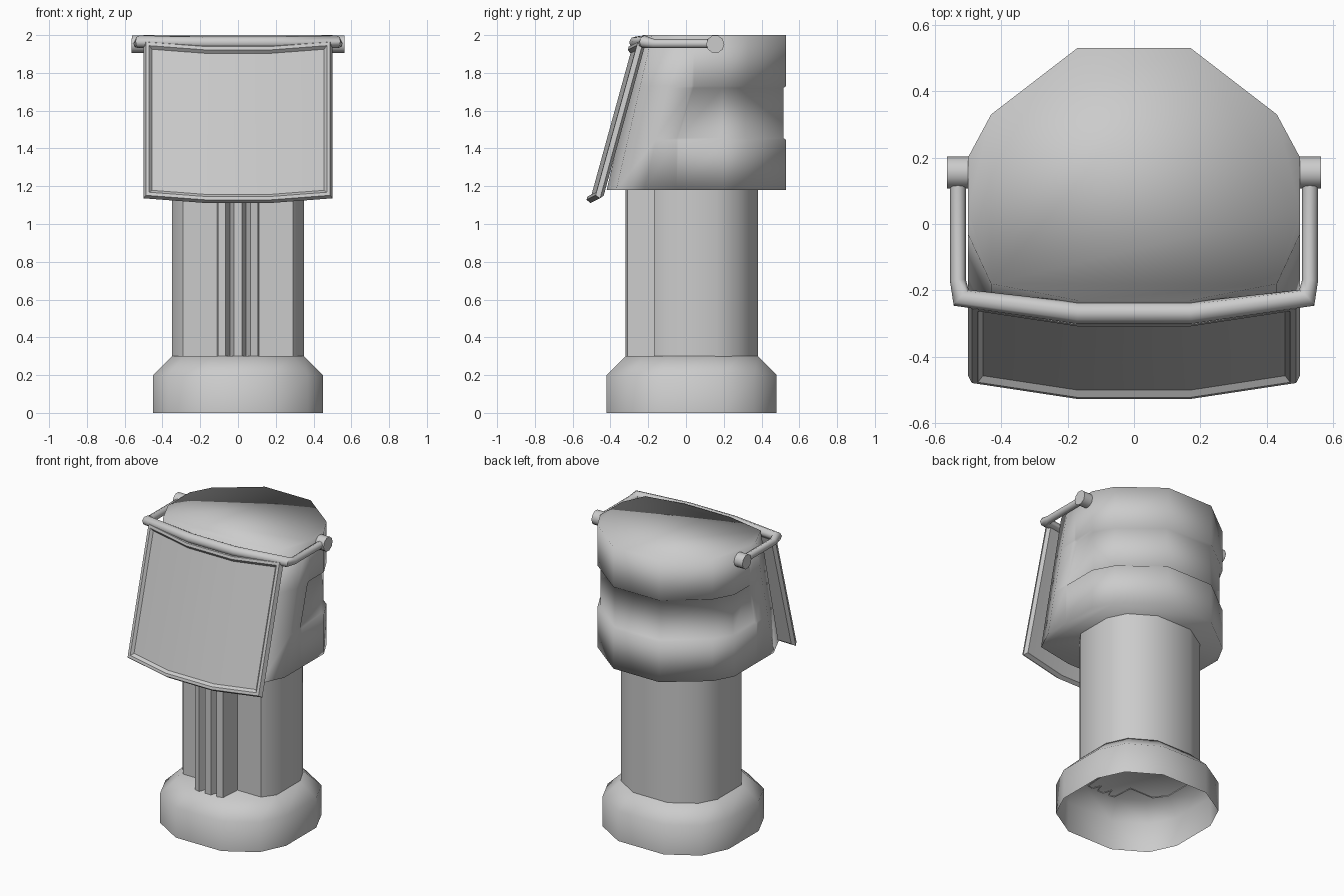
import bpy, bmesh, math

if "Cube" in bpy.data.objects:
    bpy.data.objects.remove(bpy.data.objects["Cube"])


def lerp(a, b, t):
    return a + (b - a) * t


def finish(bm, name, angle):
    me = bpy.data.meshes.new(name)
    bm.to_mesh(me)
    bm.free()
    ob = bpy.data.objects.new(name, me)
    bpy.context.collection.objects.link(ob)
    shade(ob, angle)
    return ob


def shade(ob, angle):
    bpy.ops.object.select_all(action='DESELECT')
    ob.select_set(True)
    bpy.context.view_layer.objects.active = ob
    bpy.ops.object.shade_smooth_by_angle(angle=math.radians(angle))


def mirror_ring(half, z):
    """Half section (x > 0, front to back) -> closed ring at height z."""
    return [(x, y, z) for x, y in half] + [(-x, y, z) for x, y in reversed(half)]


def loft(name, rings, bottom, top, angle):
    bm = bmesh.new()
    vs = [[bm.verts.new(p) for p in r] for r in rings]
    n = len(vs[0])
    for a, b in zip(vs, vs[1:]):
        for i in range(n):
            j = (i + 1) % n
            bm.faces.new((a[i], a[j], b[j], b[i]))
    if bottom:
        bm.faces.new(vs[0][::-1])
    if top:
        bm.faces.new(vs[-1])
    return finish(bm, name, angle)


# base collar, open underneath
def base_half(inset):
    k = 1 - inset / 0.45
    pts = [(.17, -.45), (.37, -.33), (.45, -.16), (.45, .16), (.37, .33), (.17, .45)]
    return [(x * k, y * k + .03) for x, y in pts]


loft("base", [mirror_ring(base_half(0), 0), mirror_ring(base_half(0), .2),
              mirror_ring(base_half(.1), .3)], False, True, 60)

# shaft with recessed front and fluted centre rib
shaft = [(.022, -.32), (.042, -.26), (.065, -.32), (.105, -.31), (.115, -.17),
         (.29, -.17), (.35, -.09), (.35, .16), (.29, .28), (.13, .38)]
loft("shaft", [mirror_ring(shaft, .295), mirror_ring(shaft, 1.19)], False, False, 50)


# head with sloping front and a shallow band sunk into the sides and back
def head_half(z, sink):
    f = lerp(-.42, -.23, (z - 1.18) / .82)
    s = lerp(-.05, .03, min(1, max(0, (z - 1.45) / .28)))
    d = sink
    return [(.17, f), (.43, f + .05), (.5, f + .2), (.5, s), (.5 - d, s + .012),
            (.5 - d, .2 - d / 2), (.43 - d, .33 - d), (.17, .53 - d)]


levels = [(1.18, 0), (1.445, 0), (1.455, .015), (1.72, .015), (1.73, 0), (2.0, 0)]
loft("head", [mirror_ring(head_half(z, s), z) for z, s in levels], True, True, 95)


# visor: bowed plate with a raised border
def visor_point(x, s, d):
    bow = min(1, (.5 - abs(x)) / .33)
    return (x, lerp(-.45, -.22, s) - .05 * bow - d,
            lerp(1.135, 1.97, s) - .025 * bow + .2 * d)


def visor_loop(inset, d):
    xs = [-.5 + inset, -.17, .17, .5 - inset]
    return ([visor_point(x, inset / .85, d) for x in xs]
            + [visor_point(x, 1 - inset / .85, d) for x in reversed(xs)])


bm = bmesh.new()
loops = [[bm.verts.new(p) for p in visor_loop(i, d)] for i, d in
         [(.02, -.012), (0, .005), (.012, .03), (.03, .03), (.045, .012)]]
for a, b in zip(loops, loops[1:]):
    for i in range(8):
        j = (i + 1) % 8
        bm.faces.new((a[i], a[j], b[j], b[i]))
for L in (loops[0], loops[-1]):
    for i in range(3):
        bm.faces.new((L[i], L[i + 1], L[6 - i], L[7 - i]))
bmesh.ops.recalc_face_normals(bm, faces=bm.faces)
finish(bm, "visor", 35)

# hinge bar running round the front with an arm on each side
half = [(.53, .15, 1.955, .8), (.53, -.17, 1.955, .8), (.52, -.222, 1.965, 1.1), (.17, -.268, 1.96, 1.1)]
path = half + [(-x, y, z, r) for x, y, z, r in reversed(half)]
cu = bpy.data.curves.new("hinge_bar", 'CURVE')
cu.dimensions = '3D'
cu.bevel_depth = .03
cu.bevel_resolution = 2
cu.use_fill_caps = True
sp = cu.splines.new('POLY')
sp.points.add(len(path) - 1)
for p, (x, y, z, r) in zip(sp.points, path):
    p.co = (x, y, z, 1)
    p.radius = r
tmp = bpy.data.objects.new("hinge_bar_curve", cu)
bpy.context.collection.objects.link(tmp)
bpy.context.view_layer.update()
me = bpy.data.meshes.new_from_object(tmp.evaluated_get(bpy.context.evaluated_depsgraph_get()))
bpy.data.objects.remove(tmp)
bar = bpy.data.objects.new("hinge_bar", me)
bpy.context.collection.objects.link(bar)
shade(bar, 50)

# pivot knobs
for side, label in ((1, "right"), (-1, "left")):
    bpy.ops.mesh.primitive_cylinder_add(vertices=10, radius=.048, depth=.065,
                                        location=(side * .53, .155, 1.952),
                                        rotation=(0, math.pi / 2, 0))
    knob = bpy.context.object
    knob.name = label + "_pivot"
    shade(knob, 40)
